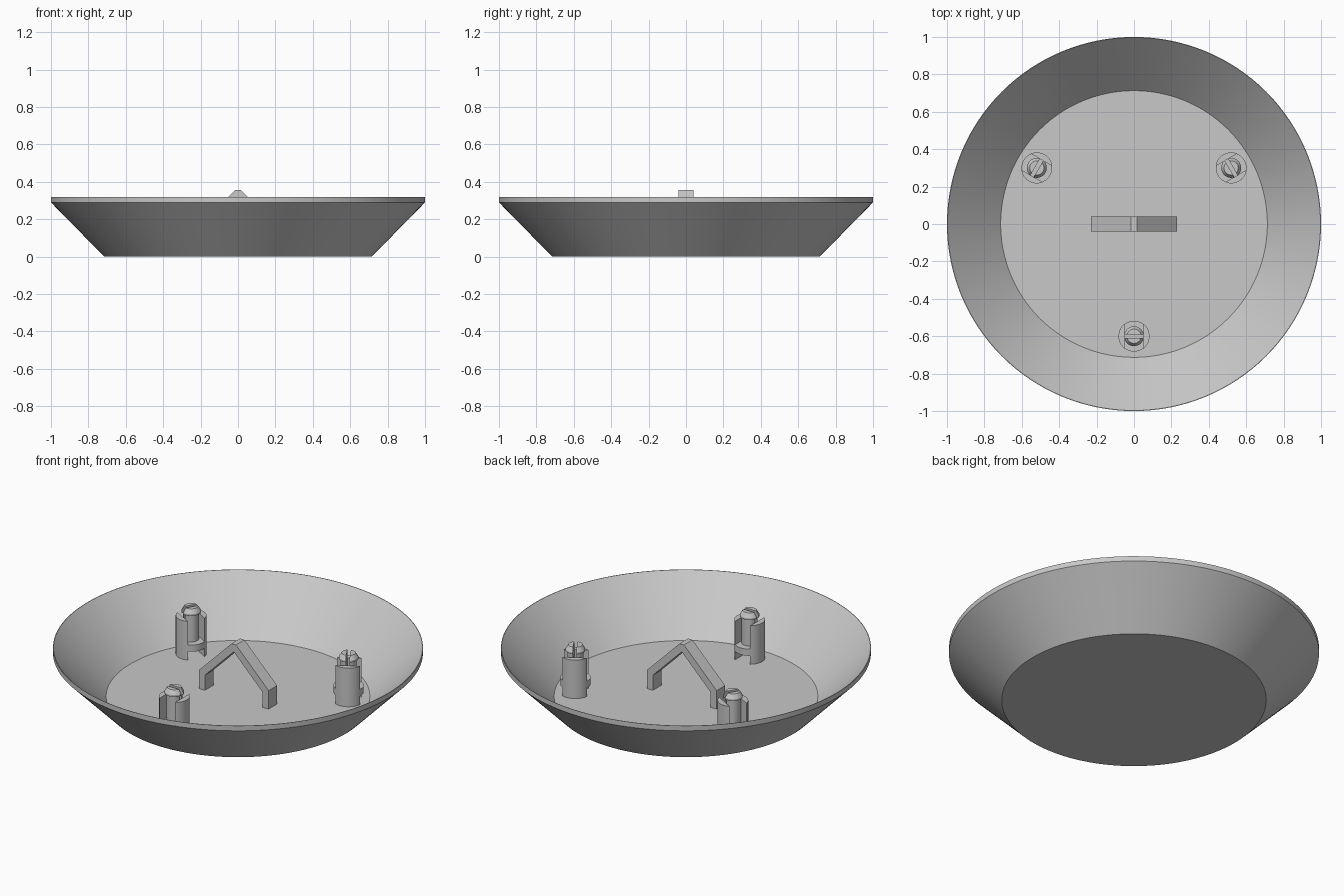
import bpy
import bmesh
import math
from mathutils import Matrix

cube = bpy.data.objects.get("Cube")
if cube:
    bpy.data.objects.remove(cube, do_unlink=True)

GREY = (0.58, 0.58, 0.58, 1)
grey = bpy.data.materials.new("plain grey")
grey.use_nodes = True
grey.diffuse_color = GREY
grey.node_tree.nodes["Principled BSDF"].inputs["Base Color"].default_value = GREY

FLOOR = 0.03


def finish(name, bm, matrix=Matrix()):
    """Turn a bmesh into a smooth-shaded object with sharp edges kept."""
    bmesh.ops.recalc_face_normals(bm, faces=bm.faces)
    mesh = bpy.data.meshes.new(name)
    bm.to_mesh(mesh)
    bm.free()
    mesh.materials.append(grey)
    obj = bpy.data.objects.new(name, mesh)
    bpy.context.collection.objects.link(obj)
    obj.matrix_world = matrix
    bpy.ops.object.select_all(action="DESELECT")
    obj.select_set(True)
    bpy.context.view_layer.objects.active = obj
    bpy.ops.object.shade_smooth_by_angle(angle=math.radians(30))
    return obj


def lathe(bm, profile, steps):
    """Revolve (radius, height) points about z; open ends are capped flat."""
    rings = [[bm.verts.new((r * math.cos(t), r * math.sin(t), z))
              for t in (math.tau * i / steps for i in range(steps))]
             for r, z in profile]
    for low, high in zip(rings, rings[1:]):
        for i in range(steps):
            j = (i + 1) % steps
            bm.faces.new((low[i], low[j], high[j], high[i]))
    bm.faces.new(rings[0])
    bm.faces.new(rings[-1])


def prism(bm, outline, direction):
    """Extrude a closed outline of 3D points along a direction."""
    face = bm.faces.new([bm.verts.new(p) for p in outline])
    made = bmesh.ops.extrude_face_region(bm, geom=[face])["geom"]
    verts = [v for v in made if isinstance(v, bmesh.types.BMVert)]
    bmesh.ops.translate(bm, verts=verts, vec=direction)


# Dish with sloping wall and thin upright lip
bm = bmesh.new()
lathe(bm, [(0.715, 0), (1, 0.29), (1, 0.32), (0.997, 0.32), (0.713, FLOOR)], 128)
finish("dish", bm)

# Gabled handle in the middle
outer = [(0.23, FLOOR - 0.01), (0.23, 0.14), (0.015, 0.355)]
inner = [(0.0, 0.31), (0.19, 0.12), (0.19, FLOOR - 0.01)]
half = outer + inner
outline = outer + [(-x, z) for x, z in reversed(outer)]
outline += [(-x, z) for x, z in reversed(inner)] + inner[1:]
bm = bmesh.new()
prism(bm, [(x, -0.04, z) for x, z in outline], (0, 0.08, 0))
finish("handle", bm)

# Three clip posts around the floor; local y points along the dish radius
R, CHORD = 0.083, 0.05
reach = math.acos(CHORD / R)
for label, angle in (("front", -90), ("left", 30), ("right", 150)):
    turn = math.radians(angle)
    place = (Matrix.Translation((0.6 * math.cos(turn), 0.6 * math.sin(turn), 0))
             @ Matrix.Rotation(turn + math.pi / 2, 4, "Z"))

    # Pair of rounded guard walls
    bm = bmesh.new()
    for side in (1, -1):
        arc = [(side * R * math.cos(t), R * math.sin(t), FLOOR - 0.01)
               for t in (reach * (i / 8 - 1) for i in range(17))]
        prism(bm, arc, (0, 0, 0.24))
    finish(label + "_guard_walls", bm, place)

    # Ledge joining the walls
    bm = bmesh.new()
    lathe(bm, [(R - 0.001, 0.08), (R - 0.001, 0.12)], 40)
    finish(label + "_ledge", bm, place)

    # Split snap stem with a flared head
    bm = bmesh.new()
    for side in (1, -1):
        half_clip = bmesh.new()
        lathe(half_clip, [(0.043, 0.11), (0.043, 0.275), (0.053, 0.28),
                          (0.053, 0.29), (0.038, 0.315)], 40)
        cut = bmesh.ops.bisect_plane(
            half_clip, geom=half_clip.verts[:] + half_clip.edges[:] + half_clip.faces[:],
            plane_co=(0, side * 0.01, 0), plane_no=(0, side, 0), clear_inner=True)
        rim = [e for e in cut["geom_cut"] if isinstance(e, bmesh.types.BMEdge)]
        bmesh.ops.contextual_create(half_clip, geom=rim)
        piece = bpy.data.meshes.new("clip_half")
        half_clip.to_mesh(piece)
        half_clip.free()
        bm.from_mesh(piece)
        bpy.data.meshes.remove(piece)
    finish(label + "_snap_clip", bm, place)
